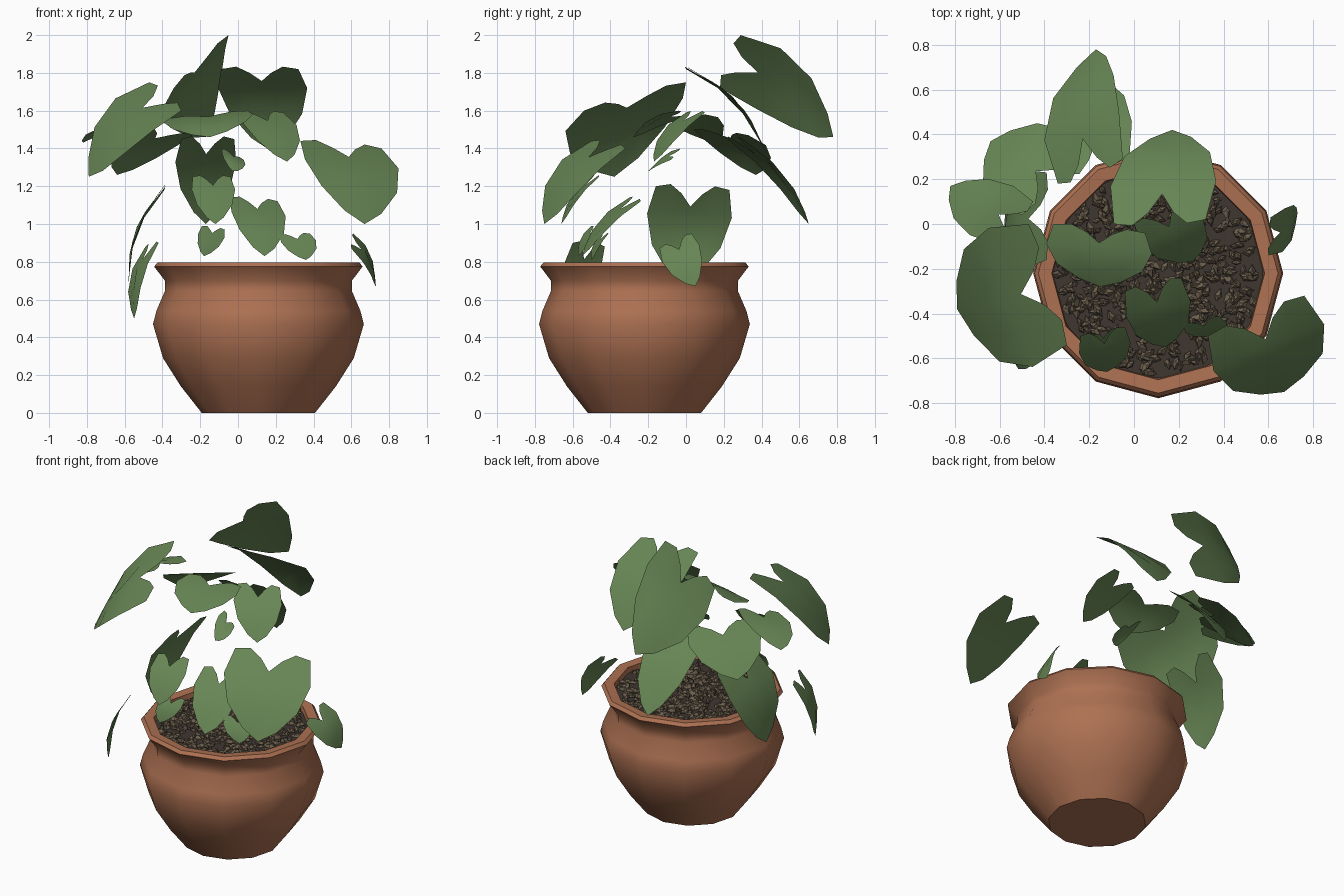
import bpy, bmesh, math, random
from mathutils import Vector, Matrix, Euler

if "Cube" in bpy.data.objects:
    bpy.data.objects.remove(bpy.data.objects["Cube"])

random.seed(4)
CX, CY = 0.108, -0.22   # pot axis


def material(name, rgb):
    m = bpy.data.materials.new(name)
    m.diffuse_color = (*rgb, 1)
    m.use_nodes = True
    m.node_tree.nodes["Principled BSDF"].inputs["Base Color"].default_value = m.diffuse_color
    return m


TERRACOTTA = material("terracotta", (0.42, 0.165, 0.085))
LEAF = material("leaf green", (0.135, 0.235, 0.09))
SOIL = material("dark soil", (0.05, 0.037, 0.03))
PEBBLE = material("brown pebble", (0.15, 0.115, 0.075))


def make_object(name, bm, mat, smooth_angle=None):
    me = bpy.data.meshes.new(name)
    bm.to_mesh(me)
    bm.free()
    me.materials.append(mat)
    ob = bpy.data.objects.new(name, me)
    bpy.context.collection.objects.link(ob)
    if smooth_angle:
        bpy.ops.object.select_all(action='DESELECT')
        ob.select_set(True)
        bpy.context.view_layer.objects.active = ob
        bpy.ops.object.shade_smooth_by_angle(angle=math.radians(smooth_angle))
    return ob


def lathe(name, profile, mat, sides=12):
    bm = bmesh.new()
    rings = []
    for r, z in profile:
        rings.append([bm.verts.new((CX + r * math.cos(2 * math.pi * i / sides),
                                    CY + r * math.sin(2 * math.pi * i / sides), z))
                      for i in range(sides)])
    for a, b in zip(rings, rings[1:]):
        for i in range(sides):
            j = (i + 1) % sides
            bm.faces.new((a[i], a[j], b[j], b[i]))
    bm.faces.new(rings[0][::-1])
    bm.faces.new(rings[-1])
    return make_object(name, bm, mat, 50)


# Pot: bulging bowl, neck and flared rim
lathe("pot", [(0.30, 0), (0.41, 0.14), (0.505, 0.29), (0.558, 0.47), (0.54, 0.54), (0.495, 0.645),
              (0.495, 0.70), (0.552, 0.775), (0.535, 0.795), (0.475, 0.79), (0.465, 0.70)], TERRACOTTA)

# Soil bed
lathe("soil", [(0.45, 0.70), (0.468, 0.755)], SOIL, 24)

# Pebbles: squashed wedges scattered over the soil
bm = bmesh.new()
for _ in range(650):
    r = 0.45 * math.sqrt(random.random())
    a = random.uniform(0, 2 * math.pi)
    size = random.uniform(0.016, 0.03)
    rot = Euler((random.uniform(-.5, .5), random.uniform(-.5, .5), random.uniform(0, 6.28)))
    mat = (Matrix.Translation((CX + r * math.cos(a), CY + r * math.sin(a), random.uniform(0.757, 0.777)))
           @ rot.to_matrix().to_4x4() @ Matrix.Diagonal((size * 1.3, size * 0.7, size * 0.6, 1)))
    bmesh.ops.create_cone(bm, cap_ends=True, segments=4, radius1=1, radius2=0.35, depth=1.2, matrix=mat)
make_object("pebbles", bm, PEBBLE)

# Half of the heart outline, paired with midrib stations: (across, along)
EDGE = [(0.28, 0.07), (0.6, -0.03), (1.0, 0.0), (1.15, 0.32), (0.93, 0.64), (0.45, 0.88)]
RIB = [0.22, 0.45, 0.72, 1.0]


def leaf(name, left, right, tip, arch=0.09):
    """Heart-shaped sheet through two lobe corners and a tip, arched along its length."""
    L, R, T = Vector(left), Vector(right), Vector(tip)
    mid, across = (L + R) / 2, (R - L) / 2
    along = T - mid
    n = across.cross(along).normalized()
    if n.z < 0:
        n = -n
    h = along.length * arch

    def pt(s, t):
        lift = math.sin(math.pi * max(0, min(1, t))) - 0.25 * abs(s) * max(0, t)
        return mid + across * s + along * t + n * h * lift

    bm = bmesh.new()
    rib = [bm.verts.new(pt(0, t)) for t in RIB]
    for side in (-1, 1):
        e = [bm.verts.new(pt(s * side, t)) for s, t in EDGE]
        c = bm.verts.new(pt(0.55 * side, 0.3))
        d = bm.verts.new(pt(0.5 * side, 0.6))
        for f in ((rib[0], e[0], c), (e[0], e[1], c), (e[1], e[2], c), (e[2], e[3], c),
                  (rib[0], c, rib[1]), (c, e[3], e[4], d), (rib[1], c, d, rib[2]),
                  (d, e[4], e[5]), (rib[2], d, e[5], rib[3])):
            bm.faces.new(f if side < 0 else f[::-1])
    if sum((f.normal.z for f in bm.faces)) < 0:
        bmesh.ops.reverse_faces(bm, faces=bm.faces)
    make_object(name, bm, LEAF, 60)


# Upper leaves
leaf("tall_back_leaf", (-0.34, 0.18, 1.72), (-0.05, 0.29, 2.0), (-0.17, 0.78, 1.46), 0.13)
leaf("back_right_leaf", (-0.09, 0.0, 1.82), (0.32, 0.02, 1.82), (0.17, 0.42, 1.39), 0.12)
leaf("back_low_leaf", (-0.30, 0.22, 1.45), (-0.02, 0.30, 1.45), (-0.17, 0.65, 1.0), 0.08)
leaf("back_left_leaf", (-0.50, 0.04, 1.50), (-0.24, 0.33, 1.47), (-0.64, 0.37, 1.26))
leaf("left_leaf", (-0.62, -0.09, 1.53), (-0.45, 0.10, 1.58), (-0.82, 0.17, 1.43))
leaf("front_left_large_leaf", (-0.30, -0.54, 1.60), (-0.47, 0.0, 1.75), (-0.79, -0.38, 1.25), 0.13)
leaf("centre_leaf", (-0.36, 0.0, 1.56), (0.05, -0.04, 1.60), (-0.15, -0.28, 1.46))
leaf("centre_right_leaf", (0.0, 0.0, 1.59), (0.24, 0.10, 1.59), (0.26, -0.17, 1.33))
leaf("centre_small_leaf", (-0.08, -0.03, 1.40), (0.03, -0.08, 1.34), (-0.03, -0.2, 1.28))
leaf("front_right_large_leaf", (0.33, -0.50, 1.44), (0.76, -0.32, 1.40), (0.67, -0.75, 1.0), 0.12)

# Hanging and low leaves
leaf("left_hanging_leaf", (-0.39, -0.16, 1.20), (-0.39, 0.23, 1.18), (-0.58, -0.02, 0.68), 0.12)
leaf("front_left_hanging_leaf", (-0.42, -0.60, 0.90), (-0.49, -0.43, 0.88), (-0.55, -0.58, 0.5), 0.12)
leaf("right_hanging_leaf", (0.60, -0.14, 0.87), (0.61, 0.03, 0.95), (0.73, 0.05, 0.67), 0.12)
leaf("front_middle_leaf", (-0.04, -0.30, 1.14), (0.21, -0.24, 1.12), (0.14, -0.55, 0.83))
leaf("front_drooping_leaf", (-0.24, -0.50, 1.25), (-0.04, -0.46, 1.25), (-0.12, -0.66, 1.0))
leaf("front_sprout_leaf", (-0.19, -0.50, 0.99), (-0.07, -0.46, 0.97), (-0.18, -0.57, 0.83))
leaf("front_right_sprout_leaf", (0.22, -0.45, 0.94), (0.38, -0.41, 0.95), (0.36, -0.50, 0.81))
